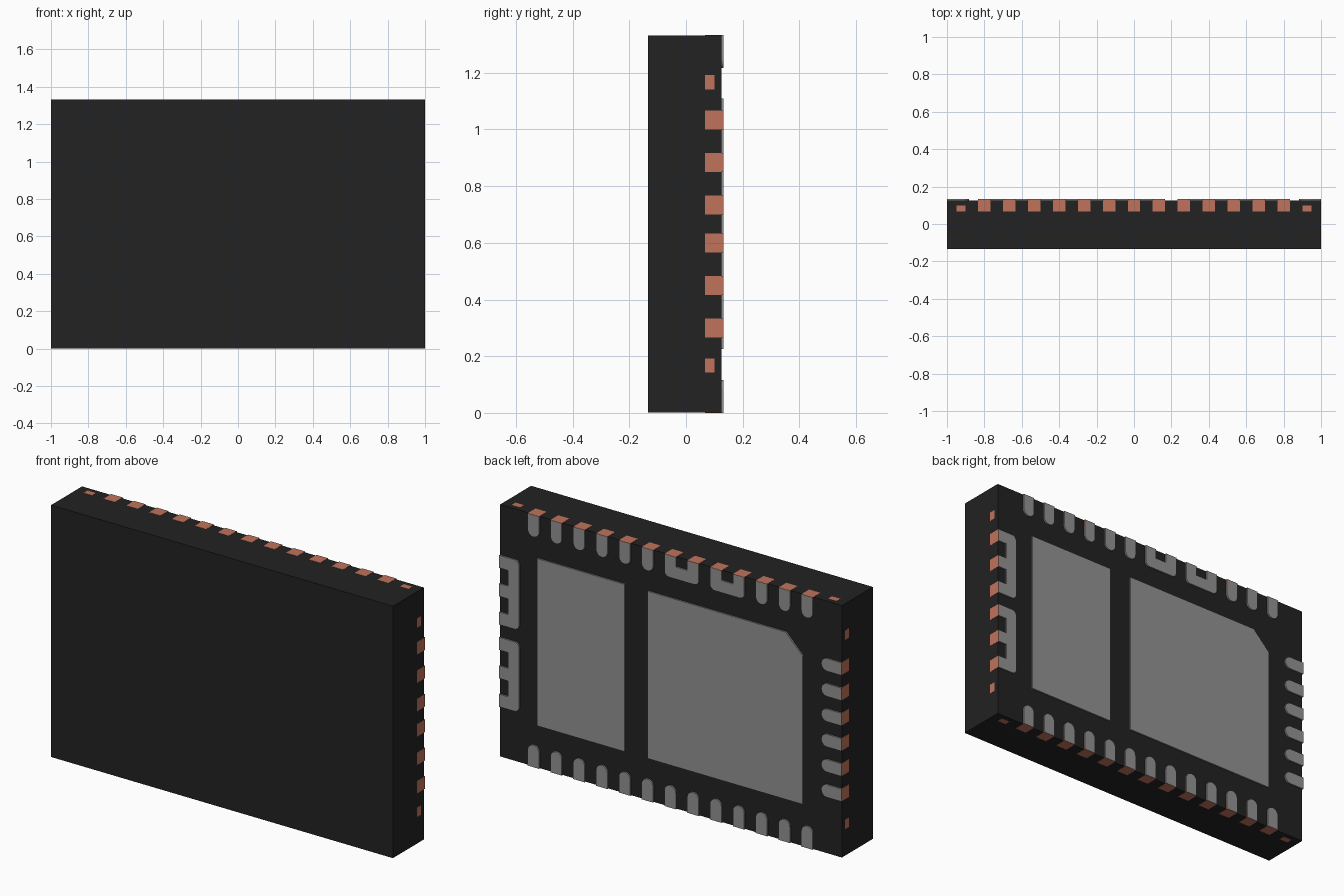
import bpy, bmesh, math

if "Cube" in bpy.data.objects:
    bpy.data.objects.remove(bpy.data.objects["Cube"])

W, H = 1.0, 1.3333           # half width, height
Y_BACK, Y_PAD = 0.125, 0.133 # package back face, pad face
HW, LEN, BAR = 0.0333, 0.116, 0.064  # lead half width, pad length, comb bar depth
EPS = 0.001                  # leads sit this far proud of the package sides


def material(name, r, g, b):
    m = bpy.data.materials.new(name)
    m.diffuse_color = (r, g, b, 1)
    m.use_nodes = True
    m.node_tree.nodes["Principled BSDF"].inputs["Base Color"].default_value = m.diffuse_color
    return m


BLACK = material("black_resin", 0.016, 0.016, 0.016)
SILVER = material("tin_plating", 0.29, 0.29, 0.29)
COPPER = material("copper", 0.53, 0.17, 0.105)


def build(name, outlines, y0, y1, mat, smooth=False):
    """Extrude (x, z) outlines from y0 to y1 into one object."""
    bm = bmesh.new()
    for pts in outlines:
        face = bm.faces.new([bm.verts.new((x, y0, z)) for x, z in pts])
        ext = bmesh.ops.extrude_face_region(bm, geom=[face])
        for v in ext["geom"]:
            if isinstance(v, bmesh.types.BMVert):
                v.co.y = y1
    bmesh.ops.recalc_face_normals(bm, faces=bm.faces)
    me = bpy.data.meshes.new(name)
    bm.to_mesh(me)
    bm.free()
    me.materials.append(mat)
    ob = bpy.data.objects.new(name, me)
    bpy.context.collection.objects.link(ob)
    if smooth:
        bpy.ops.object.select_all(action='DESELECT')
        ob.select_set(True)
        bpy.context.view_layer.objects.active = ob
        bpy.ops.object.shade_smooth_by_angle(angle=math.radians(30))
    return ob


def rect(x0, x1, z0, z1):
    return [(x0, z0), (x1, z0), (x1, z1), (x0, z1)]


def comb(centres):
    """Pad outline (u along the edge, v inward): fingers joined by a bar."""
    r = HW if len(centres) == 1 else 0.027
    lo, hi = centres[0] - HW, centres[-1] + HW
    pts = [(lo, 0)]
    for cu, start in ((lo + r, 180), (hi - r, 90)):
        for i in range(9):
            a = math.radians(start - 90 * i / 8)
            if len(centres) == 1 and start == 90 and i == 0:
                continue
            pts.append((cu + r * math.cos(a), LEN - r + r * math.sin(a)))
    pts.append((hi, 0))
    for b, a in zip(centres[:0:-1], centres[-2::-1]):
        pts += [(b - HW, 0), (b - HW, LEN - BAR), (a + HW, LEN - BAR), (a + HW, 0)]
    return pts


# Mapping from edge coordinates (u, v) to the back face (x, z)
EDGES = {
    "top": lambda u, v: (u, H - v),
    "bottom": lambda u, v: (u, v),
    "left": lambda u, v: (-W + v, u),
    "right": lambda u, v: (W - v, u),
}

# Lead groups on each edge; groups of several leads share one pad
P = 0.4 / 3
row = [(i - 6) * P for i in range(13)]
mid = H / 2
side = [mid + (i - 2.5) * P for i in range(6)]
wide = [mid + s for s in (-0.367, -0.217, -0.067, 0.067, 0.217, 0.367)]
GROUPS = {
    "top": [[u] for u in row[:3]] + [row[3:5], row[5:7]] + [[u] for u in row[7:]],
    "bottom": [[u] for u in row],
    "left": [[u] for u in side],
    "right": [wide[:3], wide[3:]],
}

# Package
build("package_body", [rect(-W + EPS, W - EPS, EPS, H - EPS)], -0.1333, Y_BACK, BLACK)

# Perimeter pads, lead ends and corner tie bars
for edge, groups in GROUPS.items():
    to_xz = EDGES[edge]

    def strip(u, half):
        return [to_xz(*p) for p in rect(u - half, u + half, 0, 0.03)]

    build(edge + "_pads", [[to_xz(u, v + EPS / 2) for u, v in comb(g)] for g in groups],
          0.115, Y_PAD, SILVER, smooth=True)
    build(edge + "_lead_ends", [strip(u, HW) for g in groups for u in g],
          0.067, 0.1315, COPPER)
    ties = (-0.925, 0.925) if edge in ("top", "bottom") else (mid - 0.5, mid + 0.5)
    build(edge + "_tie_bars", [strip(u, 0.025) for u in ties], 0.067, 0.1, COPPER)

# Large thermal pads, the wide one with a pin-one chamfer
Z0, Z1 = 0.225, 1.109
build("small_thermal_pad", [rect(0.267, 0.777, Z0, Z1)], 0.115, Y_PAD, SILVER)
build("large_thermal_pad",
      [[(-0.775, Z0), (0.133, Z0), (0.133, Z1), (-0.675, Z1), (-0.775, Z1 - 0.1)]],
      0.115, Y_PAD, SILVER)
